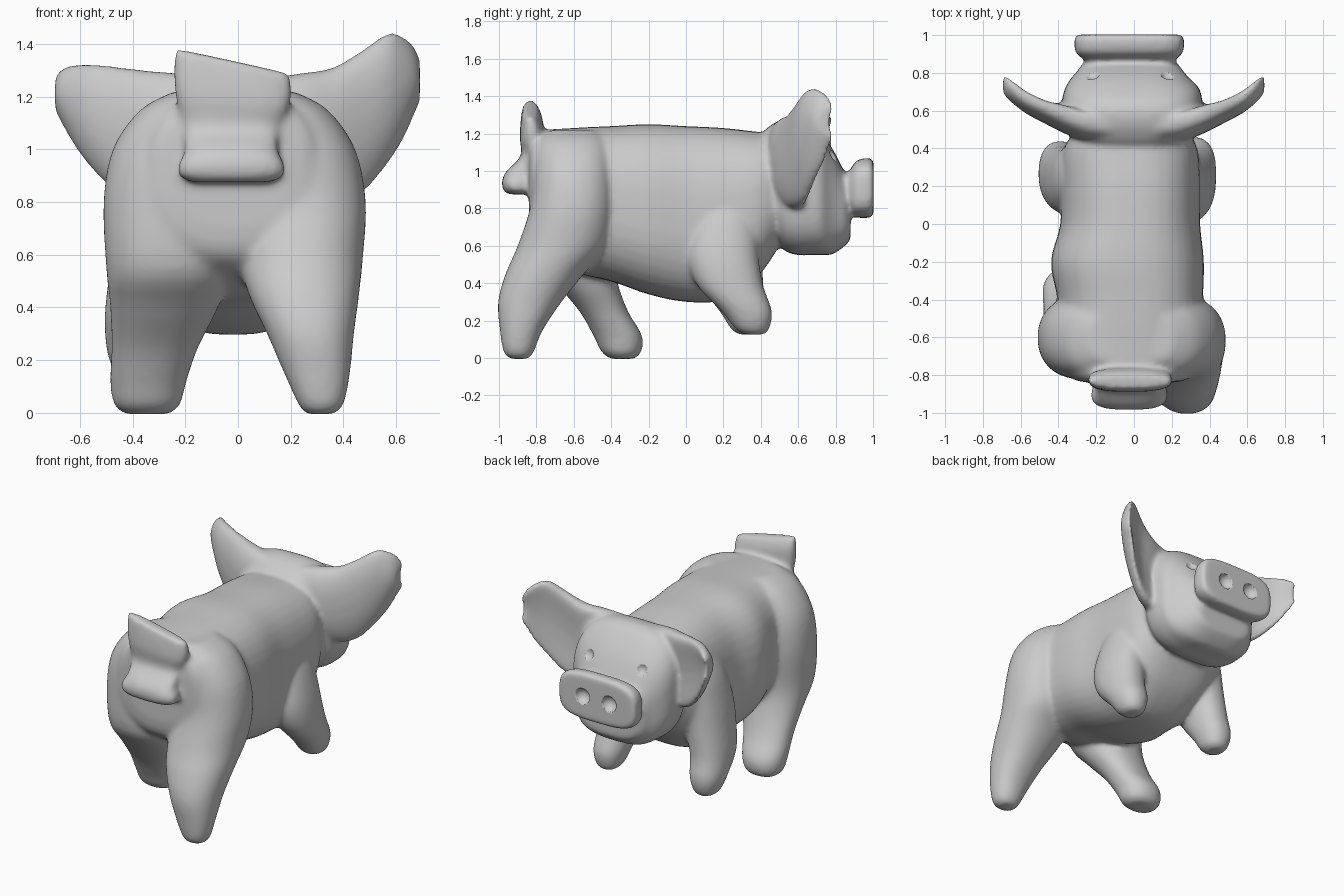
import bpy, bmesh, math
from mathutils import Vector, Matrix

clay = bpy.data.materials.new("grey clay")
clay.diffuse_color = (0.6, 0.6, 0.6, 1)


def smooth_rows(rows, steps=4):
    """Catmull-Rom interpolation of ring parameters."""
    out = []
    for i in range(len(rows) - 1):
        p = [rows[max(0, min(len(rows) - 1, i + k))] for k in (-1, 0, 1, 2)]
        for s in range(steps):
            t = s / steps
            out.append([0.5 * (2 * b + (c - a) * t + (2 * a - 5 * b + 4 * c - d) * t * t
                        + (3 * b - a - 3 * c + d) * t ** 3) for a, b, c, d in zip(*p)])
    return out + [list(rows[-1])]


def loft(bm, rows, axis, power=2.0, n=40, bend=0.0):
    """Rows: position along axis, centre u, centre v, radius u, radius v."""
    rings = []
    for a, cu, cv, ru, rv in smooth_rows(rows):
        ring = []
        for k in range(n):
            t = 2 * math.pi * k / n
            c, s = math.cos(t), math.sin(t)
            h = math.copysign(abs(s) ** (2 / power), s)
            u = cu + max(ru, .004) * math.copysign(abs(c) ** (2 / power), c) + bend * h * h
            v = cv + max(rv, .004) * h
            co = {'X': (a, u, v), 'Y': (u, a, v), 'Z': (u, v, a)}[axis]
            ring.append(bm.verts.new(co))
        rings.append(ring)
    for r, q in zip(rings, rings[1:]):
        for k in range(n):
            bm.faces.new((r[k], r[(k + 1) % n], q[(k + 1) % n], q[k]))
    bm.faces.new(rings[0][::-1])
    bm.faces.new(rings[-1])
    return [v for r in rings for v in r]


def span(rows):
    """Rows of y, bottom, top, half width, centre x -> loft rows."""
    return [(y, cx, (b + t) / 2, w, (t - b) / 2) for y, b, t, w, cx in rows]


def make(name, bm):
    bmesh.ops.recalc_face_normals(bm, faces=bm.faces[:])
    for f in bm.faces:
        f.smooth = True
    me = bpy.data.meshes.new(name)
    bm.to_mesh(me)
    bm.free()
    me.materials.append(clay)
    ob = bpy.data.objects.new(name, me)
    bpy.context.collection.objects.link(ob)
    return ob


bm = bmesh.new()

# torso
loft(bm, span([(-.84, .70, 1.14, .22, -.02), (-.80, .58, 1.21, .33, -.02),
               (-.6, .46, 1.23, .38, -.02), (-.4, .41, 1.24, .385, -.02),
               (-.2, .34, 1.25, .405, -.035), (0, .30, 1.24, .37, -.02),
               (.2, .31, 1.23, .37, -.02), (.38, .43, 1.21, .36, -.02),
               (.5, .60, 1.20, .30, -.01)]), 'Y', 2.6)

# hind legs: right one stretched back, left one forward
loft(bm, [(-.005, .31, -.89, .05, .045), (.03, .315, -.895, .085, .08), (.15, .30, -.88, .125, .115),
          (.3, .275, -.835, .165, .17), (.45, .25, -.755, .21, .21), (.6, .24, -.66, .235, .24),
          (.8, .255, -.61, .23, .225), (1.0, .22, -.60, .225, .215),
          (1.15, .17, -.60, .17, .19), (1.22, .13, -.60, .08, .12)], 'Z', 2.2)
loft(bm, [(-.005, -.345, -.34, .08, .06), (.03, -.345, -.345, .125, .105), (.12, -.34, -.365, .145, .13),
          (.25, -.315, -.44, .165, .13), (.4, -.28, -.53, .205, .165), (.55, -.265, -.60, .235, .21),
          (.8, -.28, -.60, .23, .22), (1.0, -.25, -.60, .225, .215),
          (1.15, -.2, -.60, .17, .19), (1.22, -.16, -.60, .08, .12)], 'Z', 2.2)

# front legs: right one is a short stub, left one has a tall shoulder
loft(bm, [(.125, .32, .365, .04, .05), (.155, .32, .355, .08, .09), (.25, .32, .325, .11, .135),
          (.38, .31, .24, .125, .175), (.52, .29, .20, .135, .19), (.66, .27, .20, .125, .18),
          (.8, .24, .21, .11, .15), (.92, .2, .22, .08, .1)], 'Z', 2.2)
loft(bm, [(.125, -.39, .335, .04, .05), (.155, -.39, .33, .08, .09), (.25, -.39, .31, .11, .13),
          (.38, -.38, .25, .125, .165), (.55, -.345, .23, .14, .18), (.72, -.32, .23, .14, .18),
          (.9, -.28, .25, .135, .17), (1.05, -.23, .26, .1, .14), (1.12, -.2, .27, .05, .08)], 'Z', 2.2)

# head and jaw: flat sloping face
loft(bm, span([(.405, .88, 1.19, .20, -.01), (.44, .70, 1.235, .28, -.01), (.52, .58, 1.28, .35, -.01),
               (.60, .55, 1.29, .37, -.01), (.66, .55, 1.265, .37, -.01), (.72, .55, 1.205, .355, -.01),
               (.77, .55, 1.14, .315, -.02), (.81, .57, 1.07, .28, -.02), (.85, .60, .98, .25, -.02),
               (.88, .63, .84, .20, -.02)]), 'Y', 3)

# snout disc
loft(bm, span([(.78, .80, 1.02, .22, -.02), (.86, .79, .99, .23, -.02), (.89, .76, 1.03, .27, -.025),
               (.92, .75, 1.06, .288, -.025), (.985, .75, 1.07, .29, -.025),
               (1.003, .77, 1.05, .27, -.025)]), 'Y', 3.6)

# ears: cupped sheets running outwards
loft(bm, [(.1, .485, 1.07, .07, .20), (.25, .51, 1.06, .075, .23), (.36, .545, 1.055, .07, .255),
          (.47, .585, 1.105, .055, .27), (.57, .635, 1.195, .052, .247), (.63, .68, 1.235, .052, .19),
          (.67, .715, 1.26, .048, .125), (.69, .735, 1.26, .035, .08)], 'X', 3.2, bend=.04)
loft(bm, [(-.1, .485, 1.07, .07, .20), (-.25, .51, 1.06, .075, .23), (-.36, .545, 1.055, .07, .245),
          (-.47, .585, 1.08, .055, .235), (-.57, .635, 1.135, .052, .19), (-.63, .68, 1.175, .052, .145),
          (-.675, .715, 1.205, .048, .095), (-.695, .735, 1.21, .035, .06)], 'X', 3.2, bend=.04)

# curled strap tail with a slanted top
tail = loft(bm, [(.875, -.025, -.895, .15, .06), (.90, -.025, -.90, .20, .078), (.945, -.025, -.905, .20, .08),
                 (1.0, -.025, -.88, .175, .08), (1.08, -.025, -.82, .185, .064), (1.18, -.022, -.825, .215, .064),
                 (1.27, -.02, -.825, .225, .058), (1.335, -.02, -.835, .215, .037)], 'Z', 2.8)
for v in tail:
    v.co.z -= .22 * (v.co.x + .02) * max(0, min(1, (v.co.z - 1.08) / .2))

pig = make("pig", bm)
m = pig.modifiers.new("Fuse", 'REMESH')
m.mode = 'VOXEL'
m.voxel_size = .013
m.use_smooth_shade = True
m = pig.modifiers.new("Soften", 'SMOOTH')
m.factor = .5
m.iterations = 16

# nostril and eye hollows
bm = bmesh.new()
for x, y, z, r in ((-.125, 1.012, .915, .054), (.075, 1.012, .915, .054),
                   (-.225, .81, 1.10, .048), (.185, .81, 1.10, .048)):
    bmesh.ops.create_uvsphere(bm, u_segments=20, v_segments=12, radius=r,
                              matrix=Matrix.Translation(Vector((x, y, z))))
cutter = make("hollow_cutter", bm)
cutter.hide_render = True
cutter.display_type = 'WIRE'
m = pig.modifiers.new("Hollows", 'BOOLEAN')
m.operation = 'DIFFERENCE'
m.object = cutter
